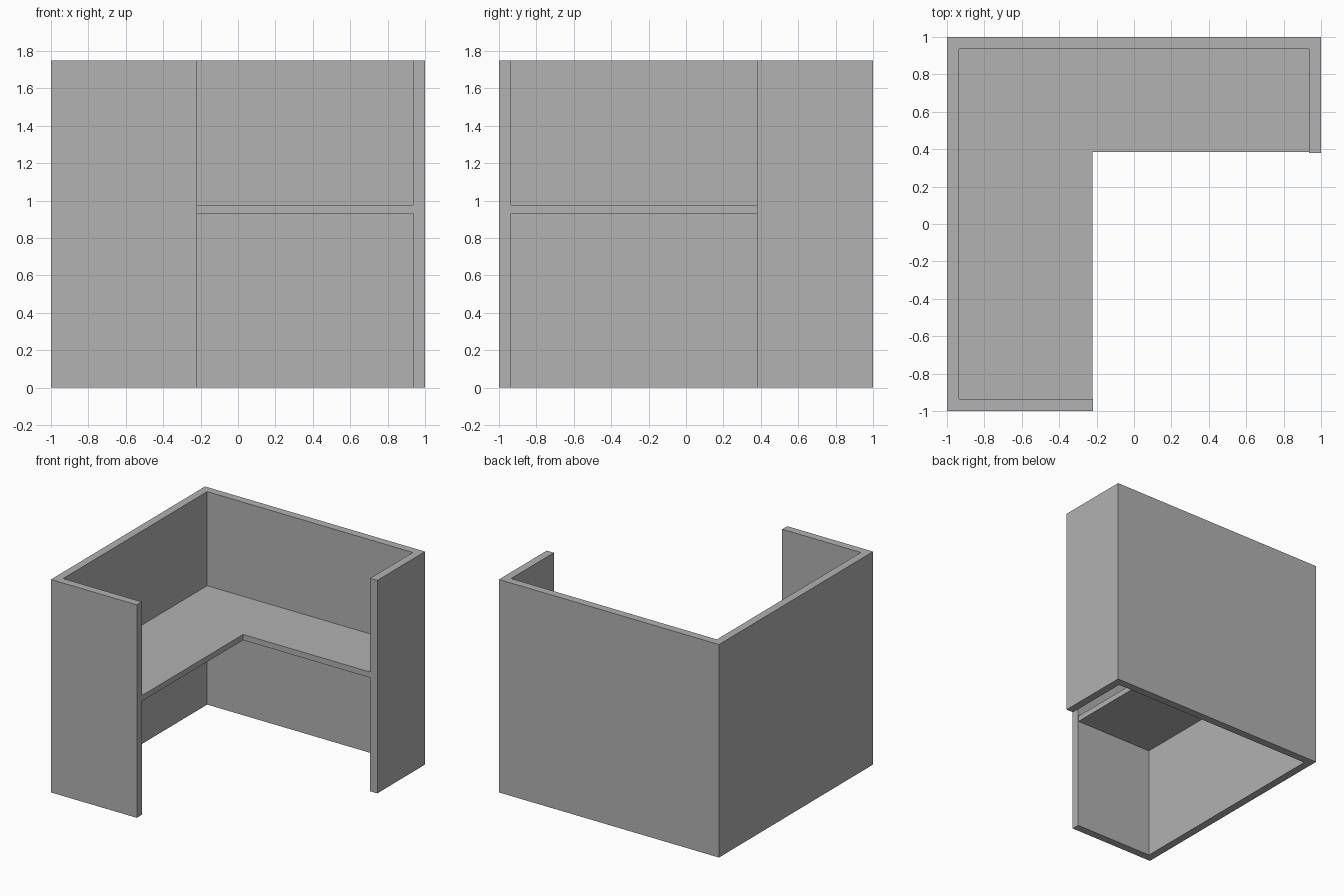
import bpy
import bmesh

cube = bpy.data.objects.get("Cube")
if cube:
    bpy.data.objects.remove(cube, do_unlink=True)

HEIGHT = 1.75
INNER = 0.935           # inside face of the walls
WALL_X, WALL_Y = -0.22, 0.38    # free ends of the two return walls
DESK_X, DESK_Y = -0.223, 0.385  # inner edges of the worktop

grey = bpy.data.materials.new("plain grey")
grey.use_nodes = True
colour = (0.445, 0.445, 0.445, 1)
grey.diffuse_color = colour
grey.node_tree.nodes["Principled BSDF"].inputs["Base Color"].default_value = colour


def extrude_outline(name, outline, bottom, top):
    """Make a solid by raising a flat outline from bottom to top."""
    bm = bmesh.new()
    base = bm.faces.new([bm.verts.new((x, y, bottom)) for x, y in outline])
    raised = bmesh.ops.extrude_face_region(bm, geom=[base], use_keep_orig=True)["geom"]
    verts = [v for v in raised if isinstance(v, bmesh.types.BMVert)]
    bmesh.ops.translate(bm, verts=verts, vec=(0, 0, top - bottom))
    bmesh.ops.recalc_face_normals(bm, faces=bm.faces)
    mesh = bpy.data.meshes.new(name)
    bm.to_mesh(mesh)
    bm.free()
    mesh.materials.append(grey)
    obj = bpy.data.objects.new(name, mesh)
    bpy.context.collection.objects.link(obj)
    return obj


# Continuous partition: front return, right side, back and left return
extrude_outline("partition_walls", [
    (WALL_X, -1), (-1, -1), (-1, 1), (1, 1), (1, WALL_Y),
    (INNER, WALL_Y), (INNER, INNER), (-INNER, INNER),
    (-INNER, -INNER), (WALL_X, -INNER)], 0, HEIGHT)

# L-shaped worktop fitted between the walls
extrude_outline("corner_worktop", [
    (-INNER, -INNER), (DESK_X, -INNER), (DESK_X, DESK_Y),
    (INNER, DESK_Y), (INNER, INNER), (-INNER, INNER)], 0.93, 0.977)
